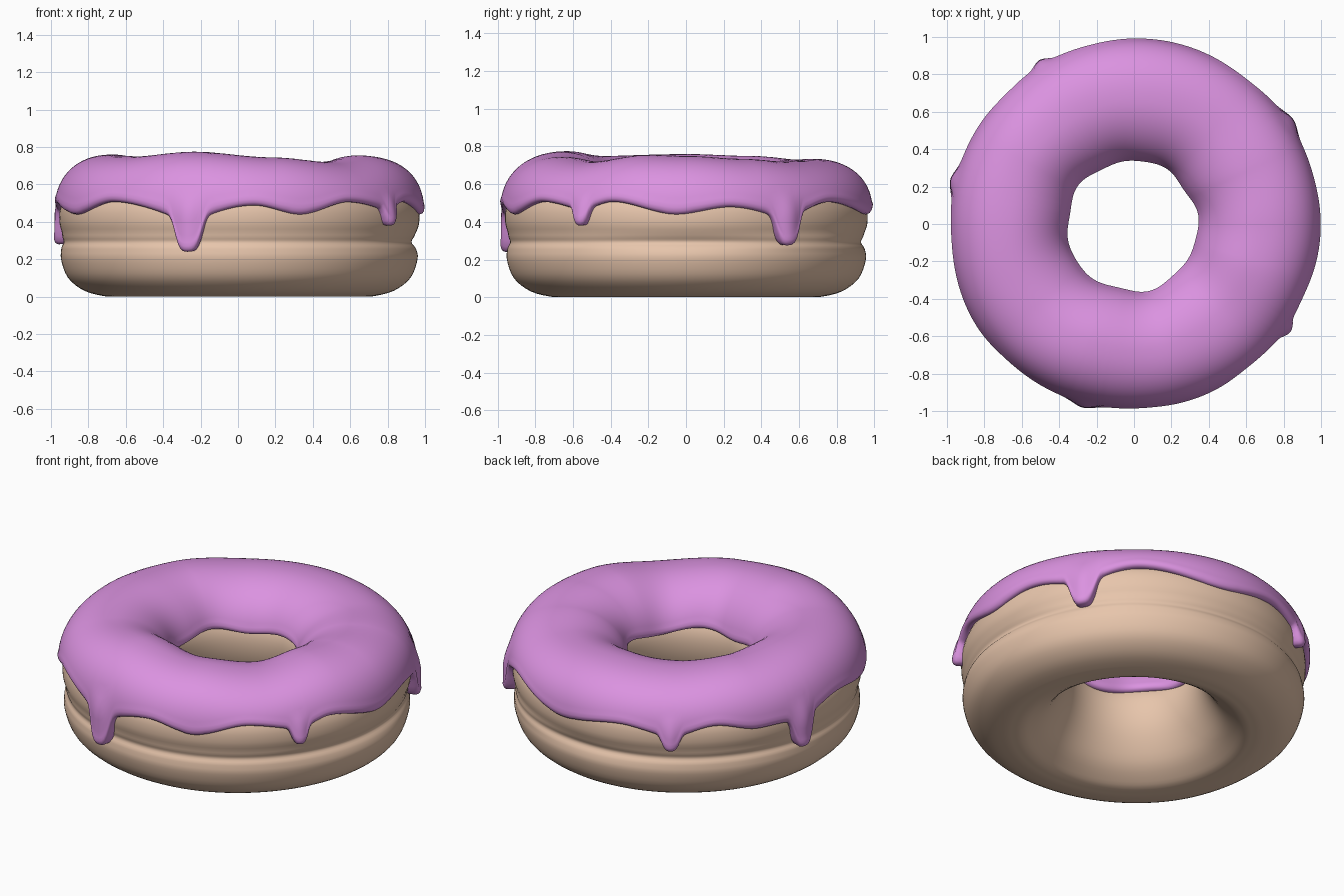
import bpy, bmesh
from math import sin, cos, pi, radians, asin, exp, copysign
from mathutils import Vector

if "Cube" in bpy.data.objects:
    bpy.data.objects.remove(bpy.data.objects["Cube"])

SEG = 480


def ring_table(table, deg):
    """Smooth periodic interpolation of (degrees, value) pairs."""
    deg %= 360
    pts = table + [(table[0][0] + 360, table[0][1])]
    if deg < pts[0][0]:
        deg += 360
    for (a, va), (b, vb) in zip(pts, pts[1:]):
        if a <= deg <= b:
            t = (deg - a) / (b - a)
            return va + (vb - va) * t * t * (3 - 2 * t)


def spline(pts, n):
    """Closed smooth curve through the points."""
    out, m = [], len(pts)
    for i in range(m):
        p = [Vector(pts[(i + k - 1) % m]) for k in range(4)]
        for j in range(n):
            t = j / n
            out.append(0.5 * (2 * p[1] + (p[2] - p[0]) * t
                       + (2 * p[0] - 5 * p[1] + 4 * p[2] - p[3]) * t * t
                       + (3 * p[1] - p[0] - 3 * p[2] + p[3]) * t ** 3))
    return out


def sweep(name, section, color, seg):
    """Join closed cross-sections given for every angle into a ring."""
    bm = bmesh.new()
    rings = []
    for i in range(seg):
        a = 2 * pi * i / seg
        rings.append([bm.verts.new((r * cos(a), r * sin(a), z))
                      for r, z in section(360 * i / seg)])
    n = len(rings[0])
    for i in range(seg):
        A, B = rings[i], rings[(i + 1) % seg]
        for j in range(n):
            k = (j + 1) % n
            bm.faces.new((A[j], B[j], B[k], A[k]))
    bmesh.ops.recalc_face_normals(bm, faces=bm.faces)
    me = bpy.data.meshes.new(name)
    bm.to_mesh(me)
    bm.free()
    me.polygons.foreach_set("use_smooth", [True] * len(me.polygons))
    mat = bpy.data.materials.new(name + "_material")
    mat.diffuse_color = color
    mat.use_nodes = True
    mat.node_tree.nodes["Principled BSDF"].inputs["Base Color"].default_value = mat.diffuse_color
    me.materials.append(mat)
    ob = bpy.data.objects.new(name, me)
    bpy.context.collection.objects.link(ob)
    return ob


# Hand-made irregularity: outer radius, crest height, icing edge height
OUTER = [(0, .992), (45, .985), (90, .987), (135, .976), (180, .978),
         (218, .998), (270, .983), (315, .982)]
TOP = [(0, .75), (25, .735), (50, .72), (90, .735), (120, .73), (150, .75),
       (180, .76), (220, .75), (250, .775), (285, .745), (315, .72), (343, .755)]
EDGE = [(14, .48), (32, .45), (52, .51), (80, .44), (103, .49), (120, .45),
        (135, .50), (150, .45), (167, .47), (184, .50), (209, .44), (227, .51),
        (254, .445), (275, .49), (290, .44), (308, .51), (325, .48), (336, .51),
        (357, .44)]
# Crease strength around the dough
CREASE = [(0, 1), (48, .1), (90, .8), (135, .5), (180, .4), (225, .4), (270, .5), (315, .5)]
# Drips: angle, length, half width in degrees
DRIPS = [(33.2, .175, 4.6), (120, .09, 3.2), (166.5, .19, 4.2), (254.4, .205, 4.7),
         (325.5, .10, 3)]


def uneven(r, deg):
    w = min(1, max(0, (r - .4) / .5))
    return r + (ring_table(OUTER, deg) - .98) * w


# Dough ring with a crease around the side
DOUGH = spline([(.70, 0), (.82, .03), (.91, .10), (.948, .20), (.94, .255),
                (.916, .292), (.934, .33), (.957, .40), (.942, .50), (.85, .61),
                (.66, .665), (.49, .60), (.398, .50), (.372, .39), (.40, .25),
                (.485, .10), (.58, .022), (.64, 0)], 4)


def dough_section(deg):
    fill = .03 * (1 - ring_table(CREASE, deg))
    return [(uneven(p.x + (fill * exp(-((p.y - .294) / .04) ** 2) if p.x > .8 else 0), deg),
             max(0, p.y)) for p in DOUGH]


# Icing shell draped over the dough
BASE, Q_OUT, Q_IN = .45, .88, 1.0


def skin(s, b, hole):
    """Icing surface: outer wall (s<0), crown (0..1), hole wall (s>1)."""
    lo, hi = hole, .984
    if s < 0:
        return Vector((hi, BASE + s))
    if s > 1:
        return Vector((lo, BASE - (s - 1)))
    c = cos(pi * s)
    q = Q_OUT if c > 0 else Q_IN
    return Vector(((lo + hi) / 2 + (hi - lo) / 2 * copysign(abs(c) ** q, c),
                   BASE + b * max(0, sin(pi * s)) ** q))


def edge_param(z, b, q):
    return z - BASE if z < BASE else asin(((z - BASE) / b) ** (1 / q)) / pi


def icing_section(deg):
    b = ring_table(TOP, deg) - BASE
    a = radians(deg)
    edge, bulge = ring_table(EDGE, deg), 0
    for d, length, w in DRIPS:
        x = (deg - d + 180) % 360 - 180
        core = exp(-(x / w) ** 4)
        edge -= length * (.85 * core + .15 * exp(-(x / (2 * w)) ** 2))
        bulge += .026 * exp(-(x / (.9 * w)) ** 2)
    hole = .346 + .005 * sin(5 * a + 2) + .005 * sin(8 * a) - .010 * sin(a) - .010 * cos(a)
    s0 = edge_param(edge, b, Q_OUT)
    s1 = 1 - edge_param(.475 + .015 * sin(5 * a + 1), b, Q_IN)
    # rounded lip: (distance from edge, depth below the surface)
    lip = [(.012, .055), (.002, .035), (0, .022), (.005, .009), (.014, .002), (.03, -.003)]
    n = 30
    rows = [(s0 + d, h) for d, h in lip]
    rows += [(s0 + .05 + (s1 - s0 - .10) * k / n, 0) for k in range(n + 1)]
    rows += [(s1 - d, h) for d, h in reversed(lip)]
    rows += [(s1 + (s0 - s1) * k / 10, .055) for k in range(1, 10)]
    out = []
    for s, h in rows:
        p = skin(s, b, hole)
        t = skin(s + .004, b, hole) - skin(s - .004, b, hole)
        nrm = Vector((t.y, -t.x)).normalized()
        swell = bulge * min(1, max(0, (.56 - p.y) / .12)) if s < .5 and h < .03 else 0
        p = p + nrm * (swell - h)
        out.append((uneven(p.x, deg), p.y))
    return out


sweep("dough", dough_section, (.80, .56, .41, 1), 160)
sweep("icing", icing_section, (.71, .29, .75, 1), SEG)
